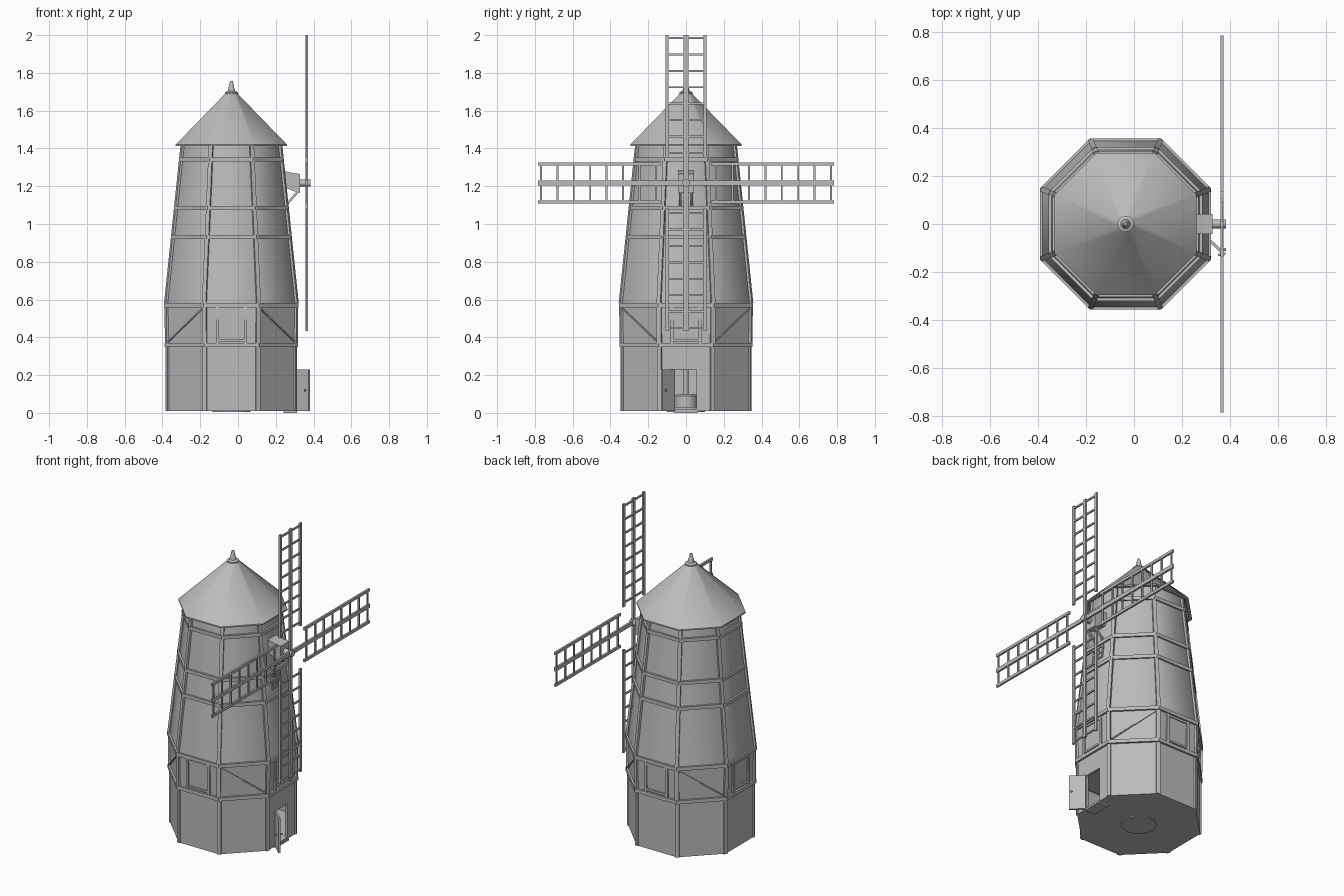
import bpy, bmesh, math
from mathutils import Vector, Matrix

cube = bpy.data.objects.get("Cube")
if cube:
    bpy.data.objects.remove(cube, do_unlink=True)

CX = -0.035          # tower axis
HUB = Vector((0.365, 0, 1.217))
SIDES = 8
COS = math.cos(math.pi / SIDES)

grey = bpy.data.materials.new("plain_grey")
grey.use_nodes = True
grey.diffuse_color = (0.5, 0.5, 0.5, 1)
grey.node_tree.nodes["Principled BSDF"].inputs["Base Color"].default_value = (0.5, 0.5, 0.5, 1)


def finish(name, bm, smooth=0):
    bmesh.ops.recalc_face_normals(bm, faces=bm.faces)
    mesh = bpy.data.meshes.new(name)
    bm.to_mesh(mesh)
    bm.free()
    mesh.materials.append(grey)
    ob = bpy.data.objects.new(name, mesh)
    bpy.context.collection.objects.link(ob)
    if smooth:
        bpy.ops.object.select_all(action='DESELECT')
        ob.select_set(True)
        bpy.context.view_layer.objects.active = ob
        bpy.ops.object.shade_smooth_by_angle(angle=math.radians(smooth))
    return ob


def lathe(name, profile, n=SIDES, loop=False, caps=False, skip=(), smooth=0, loc=(CX, 0, 0)):
    """Spin (flat-to-centre distance, height) points into an n-sided solid or shell."""
    bm = bmesh.new()
    rings = []
    for r, z in profile:
        r /= math.cos(math.pi / n)
        angles = [(k - 0.5) * math.tau / n for k in range(n)]
        rings.append([bm.verts.new((r * math.cos(a), r * math.sin(a), z)) for a in angles])
    pairs = list(zip(rings, rings[1:]))
    if loop:
        pairs.append((rings[-1], rings[0]))
    for low, high in pairs:
        for k in range(n):
            if k not in skip:
                j = (k + 1) % n
                bm.faces.new((low[k], low[j], high[j], high[k]))
    if caps:
        bm.faces.new(rings[0])
        bm.faces.new(rings[-1])
    ob = finish(name, bm, smooth)
    ob.location = loc
    return ob


def add_beam(bm, p0, p1, width, depth, out):
    """Box from p0 to p1, with its depth along the direction out."""
    p0, p1 = Vector(p0), Vector(p1)
    axis = (p1 - p0).normalized()
    side = axis.cross(Vector(out)).normalized()
    out = side.cross(axis)
    m = Matrix((side * width, out * depth, p1 - p0)).transposed().to_4x4()
    m.translation = (p0 + p1) / 2
    bmesh.ops.create_cube(bm, size=1, matrix=m)


def add_box(bm, lo, hi):
    lo, hi = Vector(lo), Vector(hi)
    m = Matrix.Translation((lo + hi) / 2) @ Matrix.Diagonal((*(hi - lo), 1))
    bmesh.ops.create_cube(bm, size=1, matrix=m)


def wall(z):
    """Distance from the axis to the tapering wall."""
    return 0.345 - (z - 0.58) * 0.104


def corner(k, r, z):
    a = (k - 0.5) * math.tau / SIDES
    return Vector((CX + r / COS * math.cos(a), r / COS * math.sin(a), z))


# Tower walls
lathe("base_wall", [(0.34, 0.01), (0.34, 0.36)], skip=(0,))
lathe("timber_wall", [(0.34, 0.36), (0.345, 0.58)])
lathe("upper_wall", [(wall(0.58), 0.58), (wall(1.43), 1.43)], smooth=60)
lathe("ground_floor", [(0.34, 0.01), (0.34, 0.018)], caps=True)
lathe("upper_floor", [(0.335, 0.35), (0.335, 0.36)], caps=True)

# Door wall around the opening
bm = bmesh.new()
x0, x1 = CX + 0.325, CX + 0.34
add_box(bm, (x0, -0.14, 0.01), (x1, -0.06, 0.36))
add_box(bm, (x0, 0.055, 0.01), (x1, 0.14, 0.36))
add_box(bm, (x0, -0.06, 0.23), (x1, 0.055, 0.36))
finish("door_wall", bm)

# Open door, step and knob
bm = bmesh.new()
add_beam(bm, (0.308, -0.062, 0.12), (0.378, -0.128, 0.12), 0.22, 0.012, (0.7, 0.7, 0))
finish("door", bm)
bm = bmesh.new()
for s in (-1, 1):
    p = Vector((0.366, -0.117, 0.12)) + Vector((0.011, 0.011, 0)) * s
    bmesh.ops.create_icosphere(bm, subdivisions=2, radius=0.006, matrix=Matrix.Translation(p))
finish("door_knobs", bm, 40)
bm = bmesh.new()
add_box(bm, (0.24, -0.065, 0), (0.312, 0.06, 0.012))
finish("door_step", bm)

# Millstone inside
lathe("millstone_bed", [(0.1, 0.004), (0.1, 0.03)], n=24, caps=True, smooth=40)
lathe("millstone", [(0.058, 0.03), (0.058, 0.09), (0.045, 0.1)], n=24, caps=True, smooth=40)
lathe("millstone_shaft", [(0.012, 0.1), (0.012, 0.35)], n=12, caps=True, smooth=40)

# Horizontal bands
bands = {"lower": (0.36, 0.342), "waist": (0.57, 0.345), "middle": (0.932, wall(0.932)),
         "high": (1.085, wall(1.085)), "top": (1.342, wall(1.342))}
for name, (z, r) in bands.items():
    h = 0.011
    lathe(name + "_band", [(r - 0.01, z - h), (r + 0.011, z - h), (r + 0.011, z + h), (r - 0.01, z + h)],
          loop=True)

# Corner posts
bm = bmesh.new()
for k in range(SIDES):
    out = corner(k, 1, 0) - Vector((CX, 0, 0))
    add_beam(bm, corner(k, 0.336, 0.01), corner(k, 0.336, 0.36), 0.024, 0.016, out)
    add_beam(bm, corner(k, 0.34, 0.36), corner(k, 0.342, 0.58), 0.024, 0.016, out)
    add_beam(bm, corner(k, wall(0.58), 0.58), corner(k, wall(1.42), 1.42), 0.022, 0.016, out)
finish("corner_posts", bm)

# Timber frames on the straight sides, diagonal braces on the others
bm = bmesh.new()
for k in range(SIDES):
    a, b = corner(k, 0.344, 0), corner(k + 1, 0.344, 0)
    out = (a + b) / 2 - Vector((CX, 0, 0))

    def at(t, z):
        return a.lerp(b, t) + Vector((0, 0, z))
    if k % 2 == 0:
        for t in (0.24, 0.76):
            add_beam(bm, at(t, 0.37), at(t, 0.56), 0.016, 0.014, out)
        for z in (0.385, 0.548):
            add_beam(bm, at(0.24, z), at(0.76, z), 0.012, 0.012, out)
    else:
        high_first = abs(a.y) > abs(b.y)
        z0, z1 = (0.55, 0.38) if high_first else (0.38, 0.55)
        add_beam(bm, at(0.06, z0), at(0.94, z1), 0.007, 0.012, out)
finish("timber_frames", bm)

# Small window under the sail shaft
bm = bmesh.new()
for y in (-0.04, 0, 0.04):
    add_beam(bm, (CX + wall(0.985), y, 0.985), (CX + wall(1.06), y, 1.06), 0.01, 0.014, (1, 0, 0))
for z in (0.985, 1.022, 1.06):
    add_beam(bm, (CX + wall(z), -0.045, z), (CX + wall(z), 0.045, z), 0.01, 0.014, (1, 0, 0))
finish("window_frame", bm)

# Roof and finial
lathe("roof", [(0.295, 1.412), (0.295, 1.42), (0.028, 1.695), (0.015, 1.695), (0.278, 1.412)],
      loop=True, smooth=35)
lathe("finial_collar", [(0.034, 1.685), (0.034, 1.697), (0.024, 1.703)], n=16, caps=True, smooth=35)
lathe("finial", [(0.02, 1.7), (0.012, 1.735), (0.007, 1.757)], n=16, caps=True, smooth=35)

# Shaft housing: sloped block with two struts
bm = bmesh.new()
side = [(0.225, 1.285), (0.29, 1.27), (0.327, 1.265), (0.327, 1.165), (0.29, 1.175), (0.225, 1.205)]
face = bm.faces.new([bm.verts.new((x, -0.042, z)) for x, z in side])
new = bmesh.ops.extrude_face_region(bm, geom=[face])["geom"]
bmesh.ops.translate(bm, vec=(0, 0.084, 0), verts=[v for v in new if isinstance(v, bmesh.types.BMVert)])
for y in (-0.03, 0.03):
    add_beam(bm, (0.318, y, 1.172), (0.25, y, 1.095), 0.012, 0.012, (0, 1, 0))
finish("shaft_housing", bm)

# Sail shaft
shaft = lathe("sail_shaft", [(0.019, 0), (0.019, 0.06)], n=16, caps=True, smooth=40, loc=(0.323, 0, HUB.z))
shaft.rotation_euler = (0, math.pi / 2, 0)

# Four lattice sails
for i, name in enumerate(("top", "left", "bottom", "right")):
    along = Vector((0, math.sin(i * math.pi / 2), math.cos(i * math.pi / 2)))
    across = Vector((1, 0, 0)).cross(along)
    bm = bmesh.new()
    add_beam(bm, HUB, HUB + along * 0.783, 0.024, 0.013, (1, 0, 0))
    for s in (-0.1, 0.1):
        p = HUB + across * s
        add_beam(bm, p + along * 0.135, p + along * 0.783, 0.017, 0.012, (1, 0, 0))
    for j in range(8):
        p = HUB + along * (0.768 - j * 0.087)
        add_beam(bm, p - across * 0.1, p + across * 0.1, 0.01, 0.009, (1, 0, 0))
    finish(name + "_sail", bm)
